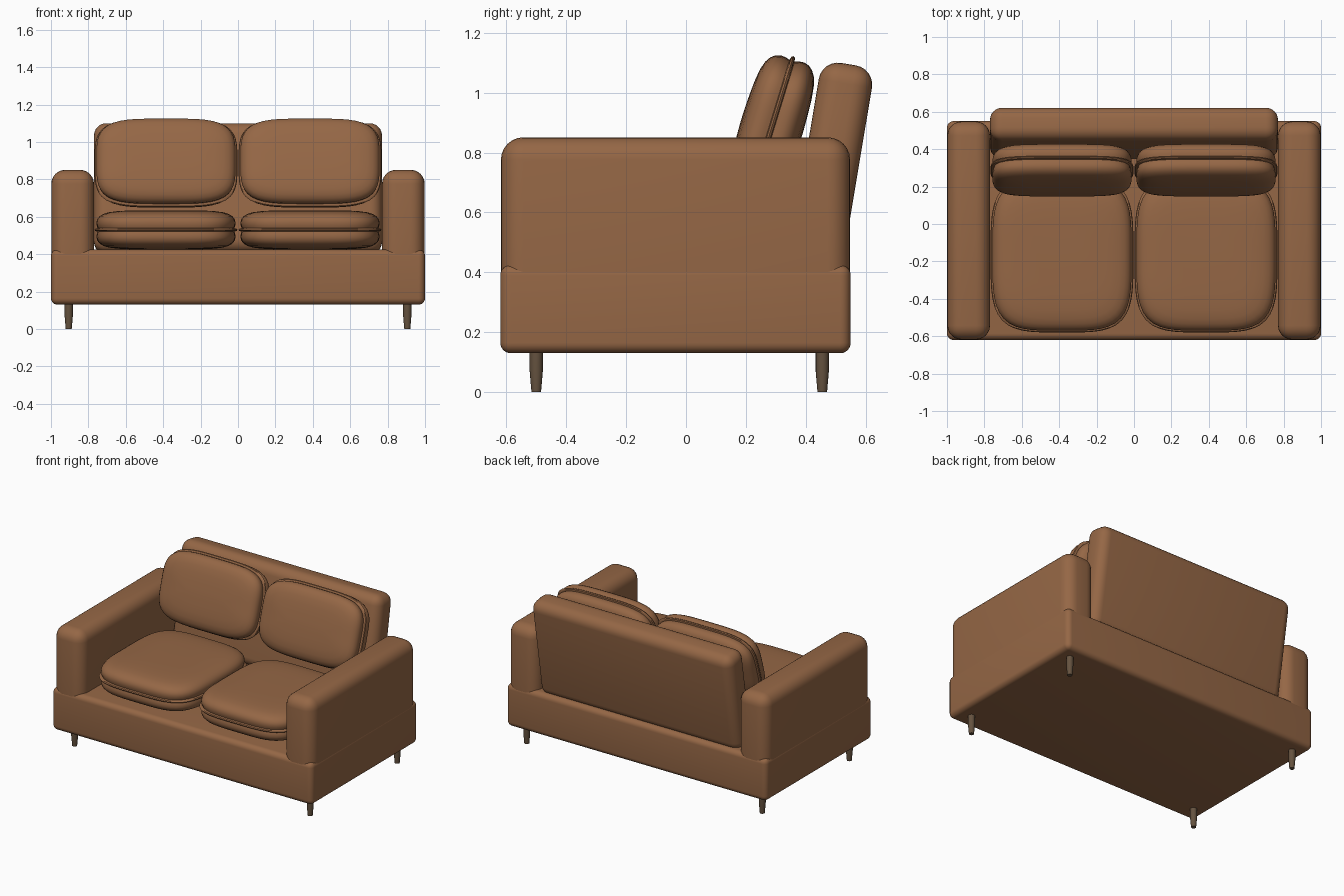
import bpy, bmesh
from math import radians, cos, sin, pi
from mathutils import Matrix

if "Cube" in bpy.data.objects:
    bpy.data.objects.remove(bpy.data.objects["Cube"])


def material(name, rgb):
    m = bpy.data.materials.new(name)
    m.diffuse_color = (*rgb, 1)
    m.use_nodes = True
    m.node_tree.nodes["Principled BSDF"].inputs["Base Color"].default_value = m.diffuse_color
    return m


LEATHER = material("leather", (0.30, 0.135, 0.06))
WOOD = material("leg_wood", (0.13, 0.085, 0.05))


def finish(name, bm, mat, matrix):
    bmesh.ops.recalc_face_normals(bm, faces=bm.faces)
    me = bpy.data.meshes.new(name)
    bm.to_mesh(me)
    bm.free()
    me.materials.append(mat)
    ob = bpy.data.objects.new(name, me)
    bpy.context.collection.objects.link(ob)
    ob.matrix_world = matrix
    bpy.ops.object.select_all(action='DESELECT')
    ob.select_set(True)
    bpy.context.view_layer.objects.active = ob
    bpy.ops.object.shade_smooth_by_angle(angle=radians(40))
    return ob


def rounded_box(name, size, loc, bevel, tilt=0):
    bm = bmesh.new()
    bmesh.ops.create_cube(bm, size=1)
    bmesh.ops.scale(bm, vec=size, verts=bm.verts)
    bmesh.ops.bevel(bm, geom=bm.edges[:], offset=bevel, segments=6,
                    profile=0.5, affect='EDGES')
    return finish(name, bm, LEATHER,
                  Matrix.Translation(loc) @ Matrix.Rotation(radians(tilt), 4, 'X'))


def skin(bm, rings):
    for a, b in zip(rings, rings[1:]):
        n = len(a)
        for i in range(n):
            bm.faces.new((a[i], a[(i + 1) % n], b[(i + 1) % n], b[i]))
    bm.faces.new(rings[0])
    bm.faces.new(rings[-1])


# Half cushion section: (inset from outline, height above the piped seam)
HALF = [(0.004, 0.006), (0.016, 0.009), (0.012, 0.022), (0.010, 0.040), (0.015, 0.058),
        (0.027, 0.073), (0.046, 0.085), (0.075, 0.094), (0.12, 0.100),
        (0.17, 0.103), (0.23, 0.105)]
SECTION = [(i, -h) for i, h in reversed(HALF)] + [(0, 0)] + HALF


def cushion(name, a, b, loc, tilt=0, power=4.0, n=72):
    bm = bmesh.new()
    rings = []
    for inset, h in SECTION:
        ring = []
        for k in range(n):
            t = 2 * pi * k / n
            c, s = cos(t), sin(t)
            r = (abs(c) ** power + abs(s) ** power) ** (-1 / power)
            ring.append(bm.verts.new(((a - inset) * c * r, (b - inset) * s * r, h)))
        rings.append(ring)
    skin(bm, rings)
    return finish(name, bm, LEATHER,
                  Matrix.Translation(loc) @ Matrix.Rotation(radians(tilt), 4, 'X'))


def leg(name, x, y):
    bm = bmesh.new()
    rings = []
    for z, r in ((0, 0.016), (0.07, 0.022), (0.15, 0.022)):
        rings.append([bm.verts.new((r * cos(2 * pi * k / 16), r * sin(2 * pi * k / 16), z))
                      for k in range(16)])
    skin(bm, rings)
    return finish(name, bm, WOOD, Matrix.Translation((x, y, 0)))


# Body
rounded_box("base", (2.0, 1.17, 0.295), (0, -0.035, 0.2775), 0.035)
rounded_box("backrest", (1.54, 0.18, 0.70), (0, 0.485, 0.75), 0.065, -9.5)

# Mirrored arms, cushions and legs
for side, sx in (("left", -1), ("right", 1)):
    rounded_box(f"{side}_arm", (0.228, 1.166, 0.72), (sx * 0.884, -0.035, 0.491), 0.075)
    cushion(f"{side}_seat_cushion", 0.382, 0.415, (sx * 0.385, -0.165, 0.53))
    cushion(f"{side}_back_cushion", 0.382, 0.246, (sx * 0.385, 0.287, 0.887), 73)
    leg(f"{side}_front_leg", sx * 0.905, -0.50)
    leg(f"{side}_back_leg", sx * 0.905, 0.455)
